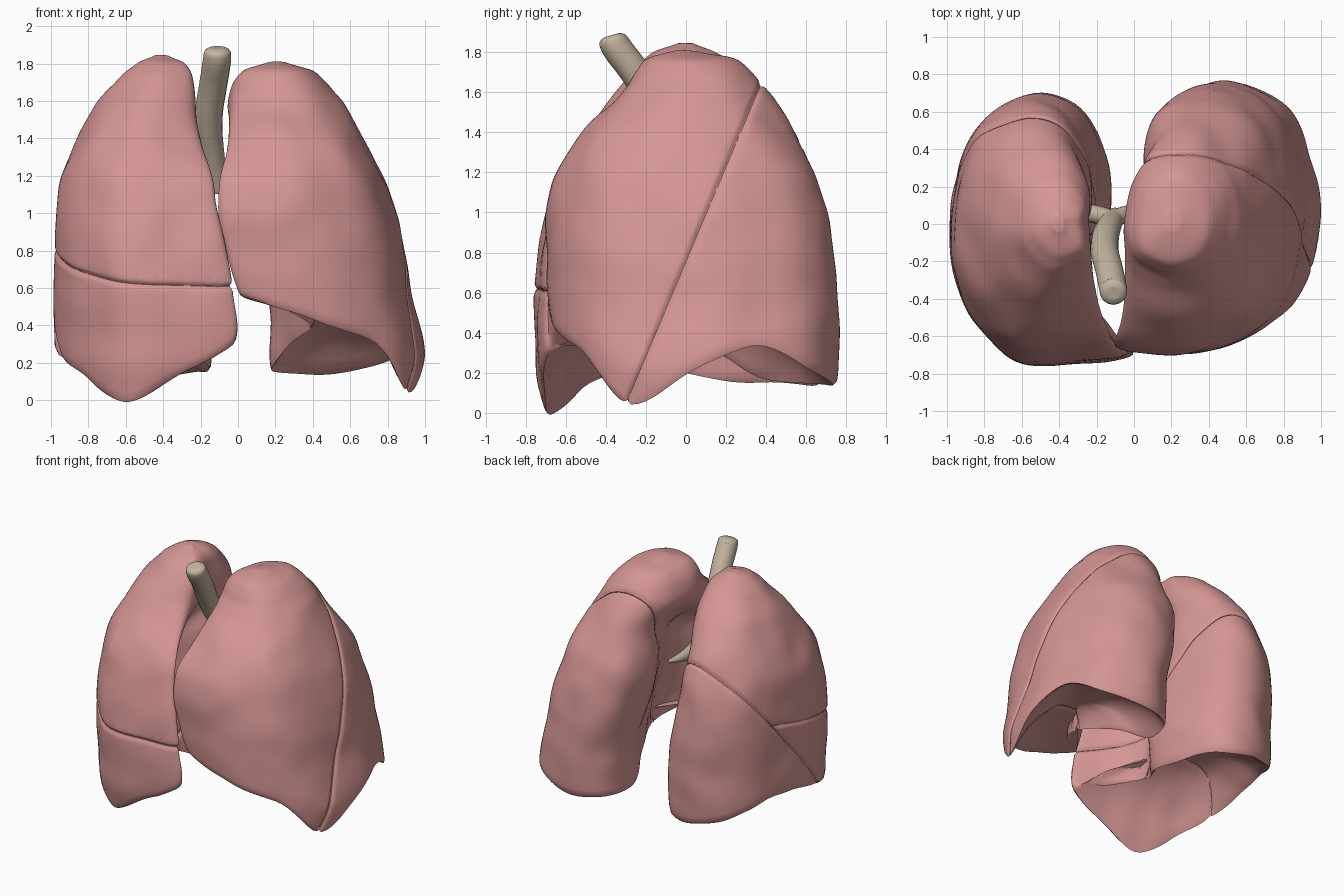
import bpy, bmesh, math
from mathutils import Vector, noise

cube = bpy.data.objects.get("Cube")
if cube:
    bpy.data.objects.remove(cube)


def material(name, rgb):
    m = bpy.data.materials.new(name)
    m.use_nodes = True
    m.diffuse_color = (*rgb, 1)
    m.node_tree.nodes["Principled BSDF"].inputs["Base Color"].default_value = (*rgb, 1)
    return m


PINK = material("lung pink", (0.66, 0.305, 0.295))
BEIGE = material("cartilage beige", (0.55, 0.46, 0.35))


def spline(a, b, c, d, t):
    return b + 0.5 * t * (c - a + t * (2 * a - 5 * b + 4 * c - d + t * (3 * (b - c) + d - a)))


def closed_curve(points, n):
    """Smooth closed curve through the points, sampled n times."""
    pts, m = [Vector(p) for p in points], len(points)
    out = []
    for i in range(n):
        f = i * m / n
        k = int(f)
        out.append(spline(*(pts[(k + j) % m] for j in (-1, 0, 1, 2)), f - k))
    return out


def lookup(table, z):
    """Smooth value of a table of (z, inner x, outer x, front y, back y)."""
    z = min(max(z, table[0][0]), table[-1][0])
    k = 0
    while k < len(table) - 2 and z > table[k + 1][0]:
        k += 1
    last = len(table) - 1
    rows = [Vector(table[min(max(k + j, 0), last)][1:]) for j in (-1, 0, 1, 2)]
    return spline(*rows, (z - table[k][0]) / (table[k + 1][0] - table[k][0]))


def build_lung(extents, outline, dome, roundness):
    """Loft a kidney-shaped section upwards and hollow the underside."""
    n, levels, caps = 104, 64, 16
    bm = bmesh.new()
    loop = closed_curve(outline, n)
    top = extents[-1][0]

    def place(i, z):
        # the section rounds off towards the apex
        u, v = loop[i][0], loop[i][1]
        a = math.radians(223) + math.tau * i / n
        k = min(max((z - 1.15) / 0.42, 0), 1)
        k = k * k * (3 - 2 * k) * roundness
        u += (0.5 + 0.5 * math.cos(a) - u) * k
        v += (math.sin(a) - v) * k
        xi, xo, yf, yb = lookup(extents, z)
        return Vector((xi + (xo - xi) * u, (yf + yb) / 2 + (yb - yf) / 2 * v, z))

    rim = [place(i, loop[i][2]) for i in range(n)]
    centre = sum(rim, Vector()) / n
    centre.z = dome
    rings = []
    for c in range(1, caps):
        s = c / caps
        ring = []
        for p in rim:
            q = centre.lerp(p, s)
            q.z = p.z + (dome - p.z) * (1 - s ** 2.4)
            ring.append(bm.verts.new(q))
        rings.append(ring)
    for l in range(levels):
        t = math.sin(l / levels * math.pi / 2)
        rings.append([bm.verts.new(place(i, p[2] + (top - p[2]) * t)) for i, p in enumerate(loop)])
    for a, b in zip(rings, rings[1:]):
        for i in range(n):
            j = (i + 1) % n
            bm.faces.new((a[i], a[j], b[j], b[i]))
    for ring, tip in ((rings[0], centre), (rings[-1], sum((v.co for v in rings[-1]), Vector()) / n)):
        v = bm.verts.new(tip)
        for i in range(n):
            bm.faces.new((ring[i], ring[(i + 1) % n], v))
    bmesh.ops.recalc_face_normals(bm, faces=bm.faces)
    for _ in range(3):
        bmesh.ops.smooth_vert(bm, verts=bm.verts, factor=0.5, use_axis_x=True, use_axis_y=True, use_axis_z=True)
    # soft uneven tissue
    bm.normal_update()
    for v in bm.verts:
        v.co += v.normal * 0.014 * noise.noise(v.co * 4.5)
    return bm


def cut_lobe(name, lung, planes):
    """Keep the part of the lung on the positive side of each plane, with rolled-in edges."""
    bm = lung.copy()
    planes = [(Vector(co), Vector(no).normalized()) for co, no in planes]

    def bisect(co, no, clear):
        bmesh.ops.bisect_plane(bm, geom=bm.verts[:] + bm.edges[:] + bm.faces[:], dist=1e-5,
                               plane_co=co, plane_no=no, clear_inner=clear)

    for co, no in planes:
        bisect(co, no, True)
        bmesh.ops.holes_fill(bm, edges=[e for e in bm.edges if e.is_boundary], sides=0)
        bmesh.ops.triangulate(bm, faces=[f for f in bm.faces if len(f.verts) > 4], ngon_method="EAR_CLIP")
    for co, no in planes:
        for d in (0.006, 0.014, 0.028):
            bisect(co + no * d, no, False)
    bmesh.ops.recalc_face_normals(bm, faces=bm.faces)
    bm.normal_update()
    moves = []
    for v in bm.verts:
        d, no = min((((v.co - co).dot(no), no) for co, no in planes), key=lambda p: p[0])
        if d < 0.028:
            inward = v.normal - no * v.normal.dot(no)
            moves.append((v, inward * 0.02 * (1 - max(d, 0) / 0.028) ** 2))
    for v, m in moves:
        v.co -= m
    mesh = bpy.data.meshes.new(name)
    bm.to_mesh(mesh)
    bm.free()
    finish(mesh, name, PINK)


def finish(mesh, name, mat):
    ob = bpy.data.objects.new(name, mesh)
    bpy.context.collection.objects.link(ob)
    mesh.materials.append(mat)
    bpy.ops.object.select_all(action="DESELECT")
    ob.select_set(True)
    bpy.context.view_layer.objects.active = ob
    bpy.ops.object.shade_smooth_by_angle(angle=math.radians(50))


# left lung: upper and lower lobes
left_extents = [
    (0.05, 0.0, 1.0, -0.62, 0.74), (0.25, 0.0, 1.0, -0.66, 0.76), (0.5, 0.01, 0.94, -0.69, 0.76),
    (0.75, -0.05, 0.9, -0.7, 0.75), (1.0, -0.1, 0.85, -0.7, 0.71), (1.2, -0.1, 0.78, -0.66, 0.65),
    (1.4, -0.09, 0.68, -0.54, 0.56), (1.6, -0.08, 0.56, -0.33, 0.43), (1.7, -0.05, 0.48, -0.26, 0.34),
    (1.77, 0.02, 0.4, -0.2, 0.25), (1.81, 0.16, 0.25, -0.04, 0.06)]
left_outline = [
    (0, -0.93, 0.55), (0.4, -0.99, 0.42), (0.75, -0.8, 0.28), (0.92, -0.5, 0.0), (1, 0, 0.2),
    (0.96, 0.45, 0.32), (0.82, 0.82, 0.19), (0.52, 1, 0.12), (0.26, 0.87, 0.12),
    (0.17, 0.5, 0.14), (0.29, 0.1, 0.3), (0.4, -0.35, 0.38), (0.2, -0.74, 0.5)]
left = build_lung(left_extents, left_outline, 0.5, 0.85)
oblique = ((0, 0.07, 0.92), Vector((0, -1.42, 0.6)))
cut_lobe("left_upper_lobe", left, [oblique])
cut_lobe("left_lower_lobe", left, [(oblique[0], -oblique[1])])

# right lung: upper, middle and lower lobes
right_extents = [
    (0.0, -0.06, -0.93, -0.7, 0.66), (0.2, -0.03, -0.97, -0.74, 0.69), (0.4, 0.0, -0.98, -0.75, 0.7),
    (0.6, -0.02, -0.98, -0.75, 0.7), (0.8, -0.06, -0.985, -0.73, 0.69), (1.0, -0.11, -0.97, -0.69, 0.67),
    (1.2, -0.13, -0.94, -0.63, 0.63), (1.4, -0.17, -0.86, -0.51, 0.55), (1.6, -0.19, -0.75, -0.35, 0.4),
    (1.75, -0.22, -0.61, -0.23, 0.24), (1.81, -0.27, -0.52, -0.16, 0.14), (1.85, -0.37, -0.44, -0.04, 0.04)]
right_outline = [
    (0, -0.93, 0.28), (0.35, -1, 0.07), (0.63, -0.98, -0.05), (0.86, -0.7, 0.1), (0.98, -0.35, 0.2), (1, 0, 0.27),
    (0.95, 0.45, 0.3), (0.82, 0.8, 0.2), (0.52, 1, 0.12), (0.26, 0.86, 0.12),
    (0.14, 0.45, 0.13), (0.14, 0.05, 0.17), (0.38, -0.38, 0.33), (0.19, -0.74, 0.32)]
right = build_lung(right_extents, right_outline, 0.5, 0.75)
oblique = ((-0.5, 0.03, 0.72), Vector((-0.3, -1.15, 1)))
horizontal = ((-0.5, -0.7, 0.63), Vector((0.05, -0.23, 1)))
cut_lobe("right_upper_lobe", right, [oblique, horizontal])
cut_lobe("right_middle_lobe", right, [oblique, (horizontal[0], -horizontal[1])])
cut_lobe("right_lower_lobe", right, [(oblique[0], -oblique[1])])


def tube(name, points):
    """Round tube through (x, y, z, radius) points."""
    cu = bpy.data.curves.new(name, "CURVE")
    cu.dimensions = "3D"
    cu.bevel_depth = 1
    cu.bevel_resolution = 6
    cu.use_fill_caps = True
    cu.resolution_u = 8
    sp = cu.splines.new("NURBS")
    sp.points.add(len(points) - 1)
    sp.use_endpoint_u = True
    sp.order_u = 3
    for p, (x, y, z, r) in zip(sp.points, points):
        p.co = (x, y, z, 1)
        p.radius = r
    ob = bpy.data.objects.new(name, cu)
    mesh = bpy.data.meshes.new_from_object(ob.evaluated_get(bpy.context.evaluated_depsgraph_get()))
    bpy.data.objects.remove(ob)
    mesh.materials.clear()
    finish(mesh, name, BEIGE)


# windpipe and its two branches
tube("windpipe", [(-0.11, -0.37, 1.885, 0.035), (-0.11, -0.368, 1.878, 0.07), (-0.11, -0.355, 1.83, 0.076),
                  (-0.13, -0.25, 1.7, 0.075), (-0.165, -0.13, 1.5, 0.075), (-0.14, -0.01, 1.28, 0.07),
                  (-0.1, 0.04, 1.12, 0.05)])
tube("left_branch", [(-0.12, 0.02, 1.2, 0.05), (-0.06, 0.05, 1.1, 0.05), (0.07, 0.11, 1.05, 0.012)])
tube("right_branch", [(-0.12, 0.02, 1.2, 0.05), (-0.16, 0.05, 1.12, 0.05), (-0.36, 0.08, 1.04, 0.045)])
